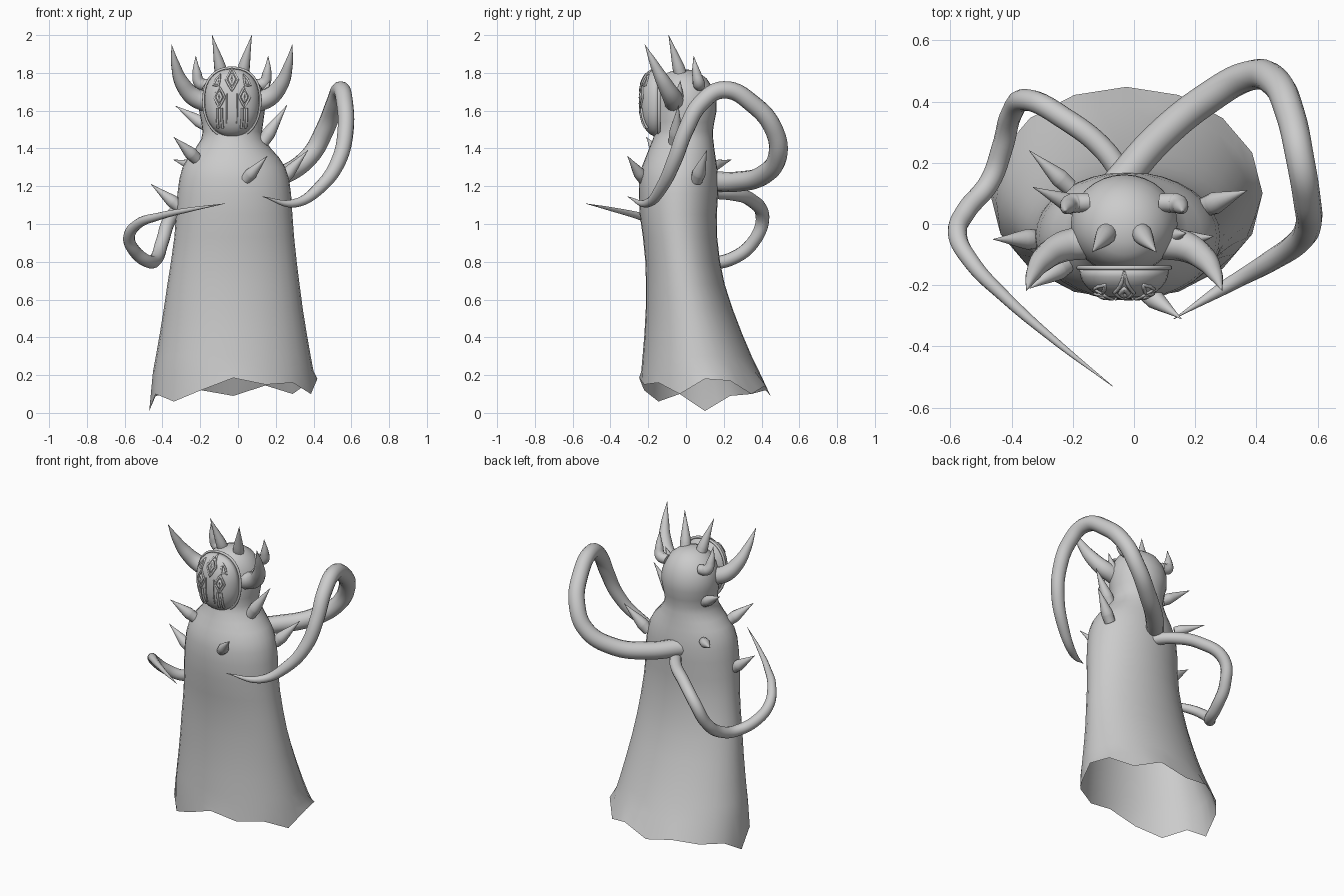
import bpy, math
from mathutils import Vector

if "Cube" in bpy.data.objects:
    bpy.data.objects.remove(bpy.data.objects["Cube"])

CX = -0.032  # head symmetry axis


def mesh_object(name, verts, faces):
    me = bpy.data.meshes.new(name)
    me.from_pydata(verts, [], faces)
    ob = bpy.data.objects.new(name, me)
    bpy.context.collection.objects.link(ob)
    for p in me.polygons:
        p.use_smooth = True
    return ob


def tube(name, pts, radii, closed=False, smooth=True, res=8):
    """Tapered round tube through points."""
    cu = bpy.data.curves.new(name, 'CURVE')
    cu.dimensions = '3D'
    cu.bevel_depth = 1.0
    cu.bevel_resolution = 4 if smooth else 1
    cu.resolution_u = res
    cu.use_fill_caps = True
    if smooth:
        sp = cu.splines.new('BEZIER')
        sp.bezier_points.add(len(pts) - 1)
        for bp, p, r in zip(sp.bezier_points, pts, radii):
            bp.co, bp.radius = p, r
            bp.handle_left_type = bp.handle_right_type = 'AUTO'
    else:
        sp = cu.splines.new('POLY')
        sp.points.add(len(pts) - 1)
        for pt, p, r in zip(sp.points, pts, radii):
            pt.co, pt.radius = (*p, 1), r
    sp.use_cyclic_u = closed
    sp.use_smooth = True
    ob = bpy.data.objects.new(name, cu)
    bpy.context.collection.objects.link(ob)
    return ob


def mirror(p):
    return (2 * CX - p[0], p[1], p[2])


# Robe and head: lofted ellipses (z, x centre, x radius, y front, y back)
rings = [
    (1.815, -.032, .045, -.06, .03), (1.80, -.032, .085, -.10, .07),
    (1.77, -.032, .125, -.13, .11), (1.72, -.032, .158, -.15, .142),
    (1.66, -.032, .174, -.16, .16), (1.60, -.032, .174, -.165, .162),
    (1.54, -.03, .164, -.165, .15), (1.49, -.03, .157, -.165, .142),
    (1.45, -.028, .166, -.175, .144), (1.40, -.026, .20, -.195, .15),
    (1.35, -.024, .243, -.215, .157), (1.30, -.022, .272, -.235, .165),
    (1.24, -.02, .29, -.247, .17), (1.16, -.02, .301, -.25, .17),
    (1.05, -.02, .308, -.245, .163), (.93, -.02, .317, -.228, .165),
    (.80, -.022, .333, -.215, .18), (.68, -.024, .35, -.212, .205),
    (.55, -.025, .368, -.213, .247), (.42, -.025, .389, -.22, .297),
    (.30, -.025, .41, -.23, .348), (.22, -.025, .425, -.237, .387)]
# Ragged hem heights, counter-clockwise from the front
hem = [.185, .15, .16, .10, .18, .17, .10, .145, .09, .12, .10, .09, .01, .10, .06, .12]
N = 32
verts, faces = [(CX, -.015, 1.82)], []
for z, xc, xr, y0, y1 in rings:
    for i in range(N):
        a = math.tau * i / N
        verts.append((xc + xr * math.sin(a), (y0 + y1) / 2 - (y1 - y0) / 2 * math.cos(a), z))
for i in range(N):
    a = math.tau * i / N
    c = 1 if i % 2 == 0 else math.cos(math.tau / N)
    a_z = (hem[i // 2] + hem[((i + 1) // 2) % 16]) / 2
    verts.append((-.025 + .445 * c * math.sin(a), .1 - .348 * c * math.cos(a), a_z))
for i in range(N):
    faces.append((0, 1 + i, 1 + (i + 1) % N))
for k in range(len(rings)):
    for i in range(N):
        j = (i + 1) % N
        a, b = 1 + k * N, 1 + (k + 1) * N
        faces.append((a + i, b + i, b + j, a + j))
mesh_object("robe_body", verts, faces)

# Mask: domed oval with a squarish chin
MZ, MW, MH = 1.642, .147, .182


def mask_edge(a):
    c, s = math.cos(a), math.sin(a)
    e = 2 / 2.25
    return (MW * math.copysign(abs(c) ** e, c) * (1 + .05 * s), MH * math.copysign(abs(s) ** e, s))


def mask_depth(x, z):
    """Depth of the mask surface at a front position."""
    r = min(1, (abs((x - CX) / MW) ** 2.25 + abs((z - MZ) / MH) ** 2.25) ** (1 / 2.25))
    return -.145 - .1 * math.sqrt(1 - r ** 2.6)


M = 40
verts, faces = [(CX, -.245, MZ)], []
radii = [.25, .5, .7, .83, .92, .97, 1]
for r in radii:
    for i in range(M):
        x, z = mask_edge(math.tau * i / M)
        verts.append((CX + x * r, -.145 - .1 * math.sqrt(max(0, 1 - r ** 2.6)), MZ + z * r))
for i in range(M):
    faces.append((0, 1 + i, 1 + (i + 1) % M))
for k in range(len(radii) - 1):
    for i in range(M):
        j = (i + 1) % M
        a, b = 1 + k * M, 1 + (k + 1) * M
        faces.append((a + i, b + i, b + j, a + j))
faces.append(tuple(range(1 + (len(radii) - 1) * M, 1 + len(radii) * M))[::-1])
mesh_object("mask", verts, faces)
rim = []
for i in range(M):
    x, z = mask_edge(math.tau * i / M)
    rim.append((CX + x * 1.01, -.143, MZ + z * 1.01))
tube("mask_rim", rim, [.008] * M, closed=True, res=2)


# Mask relief: outlines lying on the mask surface
def relief(name, pts, r, closed=True):
    out = []
    for k in range(len(pts) if closed else len(pts) - 1):
        p, q = Vector(pts[k]), Vector(pts[(k + 1) % len(pts)])
        for t in (0, .25, .5, .75):
            s = p.lerp(q, t)
            out.append((s.x, mask_depth(s.x, s.y) - .002, s.y))
    tube(name, out, [r] * len(out), closed, smooth=False)


def diamond(name, x, z, w, h, r=.006):
    relief(name, [(x, z + h), (x + w, z), (x, z - h), (x - w, z)], r)


diamond("forehead_diamond", CX, 1.765, .032, .06)
diamond("forehead_gem", CX, 1.765, .013, .027, .008)
for s, side in ((-1, "left"), (1, "right")):
    diamond(side + "_eye_diamond", CX + s * .067, 1.672, .029, .055)
    diamond(side + "_eye_gem", CX + s * .067, 1.672, .011, .024, .008)
    relief(side + "_brow", [(CX + s * u, v) for u, v in
                            ((.062, 1.79), (.085, 1.765), (.098, 1.735), (.07, 1.735))], .006)
    for n, u in enumerate((.054, .078)):
        relief(f"{side}_tear_strip_{n}", [(CX + s * u, 1.615), (CX + s * u, 1.56),
                                          (CX + s * (u - .006), 1.49)], .007, False)
    relief(side + "_nose_line", [(CX + s * .028, 1.69), (CX + s * .026, 1.48)], .004, False)

# Head horns and crown spikes, mirrored about the head axis
head_parts = {
    "large_horn": ([(-.16, -.06, 1.645), (-.235, -.075, 1.675), (-.295, -.115, 1.745),
                    (-.33, -.165, 1.84), (-.352, -.218, 1.95)], [.055, .05, .04, .024, .001]),
    "small_horn": ([(-.15, .07, 1.735), (-.20, .068, 1.745), (-.218, .055, 1.80),
                    (-.224, .04, 1.89)], [.03, .033, .024, .001]),
    "crown_spike": ([(-.085, -.025, 1.78), (-.095, -.04, 1.83), (-.137, -.092, 2.0)],
                    [.034, .032, .001])}
for name, (pts, rad) in head_parts.items():
    tube("left_" + name, pts, rad)
    tube("right_" + name, [mirror(p) for p in pts], rad)

# Body spikes: base, tip, base radius
spikes = [
    ((-.17, .05, 1.52), (-.33, .12, 1.625), .033),
    ((-.22, -.13, 1.345), (-.34, -.21, 1.46), .035),
    ((-.21, .12, 1.30), (-.342, .24, 1.34), .03),
    ((-.31, -.05, 1.09), (-.46, -.05, 1.21), .034),
    ((.13, -.06, 1.43), (.26, -.04, 1.63), .036),
    ((.23, .055, 1.23), (.37, .11, 1.39), .036),
    ((.04, -.225, 1.235), (.155, -.31, 1.36), .032),
    ((.12, -.04, 1.65), (.17, -.03, 1.76), .025)]
for n, (b, t, r) in enumerate(spikes):
    b, t = Vector(b), Vector(t)
    tube(f"body_spike_{n}", [b, b.lerp(t, .25), t], [r * .9, r, .001])

# Tentacles growing from the back
tube("right_tentacle",
     [(-.06, .12, 1.225), (.08, .28, 1.225), (.24, .41, 1.26), (.38, .485, 1.36), (.46, .465, 1.50),
      (.51, .36, 1.63), (.545, .20, 1.71), (.565, .08, 1.64), (.57, .00, 1.50),
      (.535, -.06, 1.34), (.44, -.125, 1.2), (.30, -.205, 1.11), (.13, -.31, 1.145)],
     [.055, .053, .052, .05, .05, .048, .046, .045, .043, .04, .034, .023, .001])
tube("left_tentacle",
     [(-.02, .13, 1.17), (-.10, .245, 1.16), (-.22, .34, 1.13), (-.35, .405, 1.04), (-.40, .36, .91),
      (-.43, .25, .82), (-.47, .14, .80), (-.55, .04, .86), (-.577, -.03, .93),
      (-.53, -.125, 1.0), (-.42, -.24, 1.04), (-.26, -.38, 1.075), (-.07, -.53, 1.108)],
     [.036, .036, .036, .036, .035, .035, .034, .033, .031, .027, .02, .012, .001])
